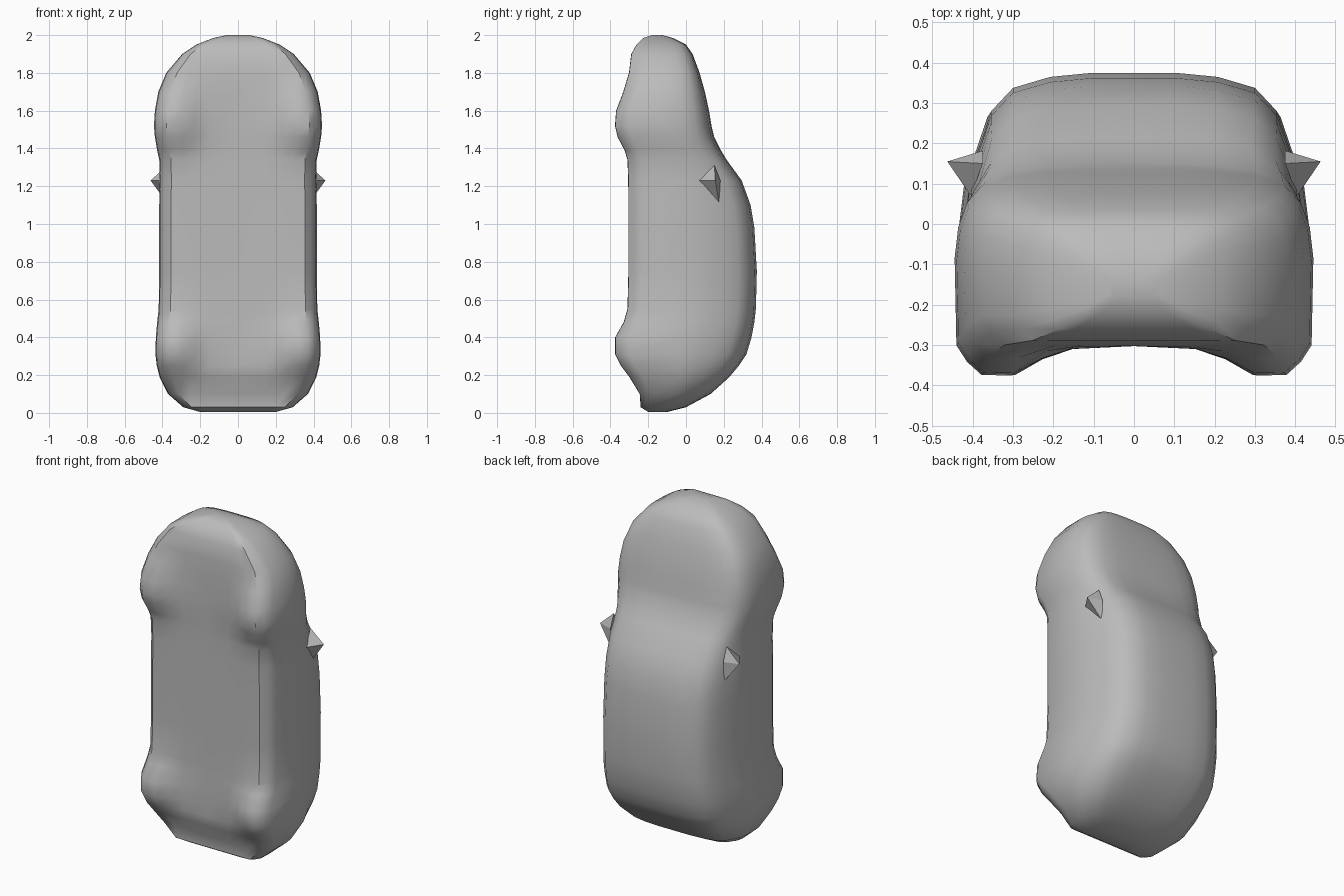
import bpy, bmesh

if "Cube" in bpy.data.objects:
    bpy.data.objects.remove(bpy.data.objects["Cube"])

paint = bpy.data.materials.new("body grey")
paint.diffuse_color = (0.5, 0.5, 0.5, 1)
paint.use_nodes = True
paint.node_tree.nodes["Principled BSDF"].inputs["Base Color"].default_value = paint.diffuse_color

# stations from tail to nose: height, half width, wheel-side depth, roof depth
STATIONS = [
    (0.005, 0.20, -0.20, -0.10), (0.03, 0.29, -0.24, 0.0), (0.10, 0.37, -0.245, 0.13),
    (0.19, 0.415, -0.30, 0.23), (0.25, 0.43, -0.345, 0.28), (0.31, 0.437, -0.375, 0.32),
    (0.40, 0.435, -0.375, 0.347), (0.48, 0.428, -0.33, 0.362), (0.55, 0.42, -0.31, 0.37),
    (0.75, 0.417, -0.305, 0.375), (0.98, 0.417, -0.305, 0.362), (1.10, 0.417, -0.305, 0.342),
    (1.23, 0.415, -0.306, 0.295), (1.34, 0.417, -0.31, 0.215), (1.39, 0.428, -0.325, 0.185),
    (1.46, 0.44, -0.362, 0.15), (1.52, 0.445, -0.376, 0.135), (1.60, 0.44, -0.37, 0.122),
    (1.70, 0.422, -0.332, 0.10), (1.80, 0.38, -0.302, 0.072), (1.90, 0.295, -0.29, 0.035),
    (1.95, 0.22, -0.262, 0.0), (1.985, 0.13, -0.225, -0.07), (2.0, 0.06, -0.18, -0.125),
]
# upper section: fraction of width, fraction of depth
CABIN = [(1, .5), (.97, .65), (.91, .75), (.85, .86), (.72, .945), (.5, .985), (.25, 1)]
HOOD = [(1, .57), (.98, .72), (.93, .84), (.84, .92), (.68, .97), (.48, .99), (.24, 1)]


def half_section(z, w, yw, yt):
    h = yt - yw
    yb = max(yw, -0.303)
    lip = min(0.075, 0.2 * h)
    pts = [(0, yb), (.35 * w, yb - .1 * (yb - yw)), (.52 * w, yb - .45 * (yb - yw)),
           (.68 * w, yw), (.85 * w, yw + .02 * lip), (.93 * w, yw + .45 * lip),
           (.99 * w, yw + lip)]
    k = min(1, max(0, (z - 1.2) / 0.3))
    for c, d in zip(CABIN, HOOD):
        pts.append((w * (c[0] * (1 - k) + d[0] * k), yw + h * (c[1] * (1 - k) + d[1] * k)))
    return pts + [(0, yt)]


def finish(bm, name, angle):
    bmesh.ops.recalc_face_normals(bm, faces=bm.faces)
    mesh = bpy.data.meshes.new(name)
    bm.to_mesh(mesh)
    bm.free()
    mesh.materials.append(paint)
    obj = bpy.data.objects.new(name, mesh)
    bpy.context.collection.objects.link(obj)
    bpy.ops.object.select_all(action='DESELECT')
    obj.select_set(True)
    bpy.context.view_layer.objects.active = obj
    bpy.ops.object.shade_smooth_by_angle(angle=angle)


# car shell lofted along its length
bm = bmesh.new()
rings = []
for z, w, yw, yt in STATIONS:
    half = half_section(z, w, yw, yt)
    loop = half + [(-x, y) for x, y in reversed(half[1:-1])]
    rings.append([bm.verts.new((x, y, z)) for x, y in loop])
n = len(rings[0])
for a, b in zip(rings, rings[1:]):
    for i in range(n):
        j = (i + 1) % n
        bm.faces.new((a[i], a[j], b[j], b[i]))
bm.faces.new(rings[0])
bm.faces.new(rings[-1])
finish(bm, "car_shell", 0.7)

# pointed wing mirrors on both sides
for side, label in ((1, "right"), (-1, "left")):
    bm = bmesh.new()
    base = [(.405, .07, 1.23), (.375, .15, 1.31), (.375, .182, 1.23), (.375, .175, 1.11)]
    ring = [bm.verts.new((side * x, y, z)) for x, y, z in base]
    tip = bm.verts.new((side * .463, .155, 1.23))
    for i in range(4):
        bm.faces.new((ring[i], ring[(i + 1) % 4], tip))
    bm.faces.new(ring)
    finish(bm, label + "_mirror", 0.3)
